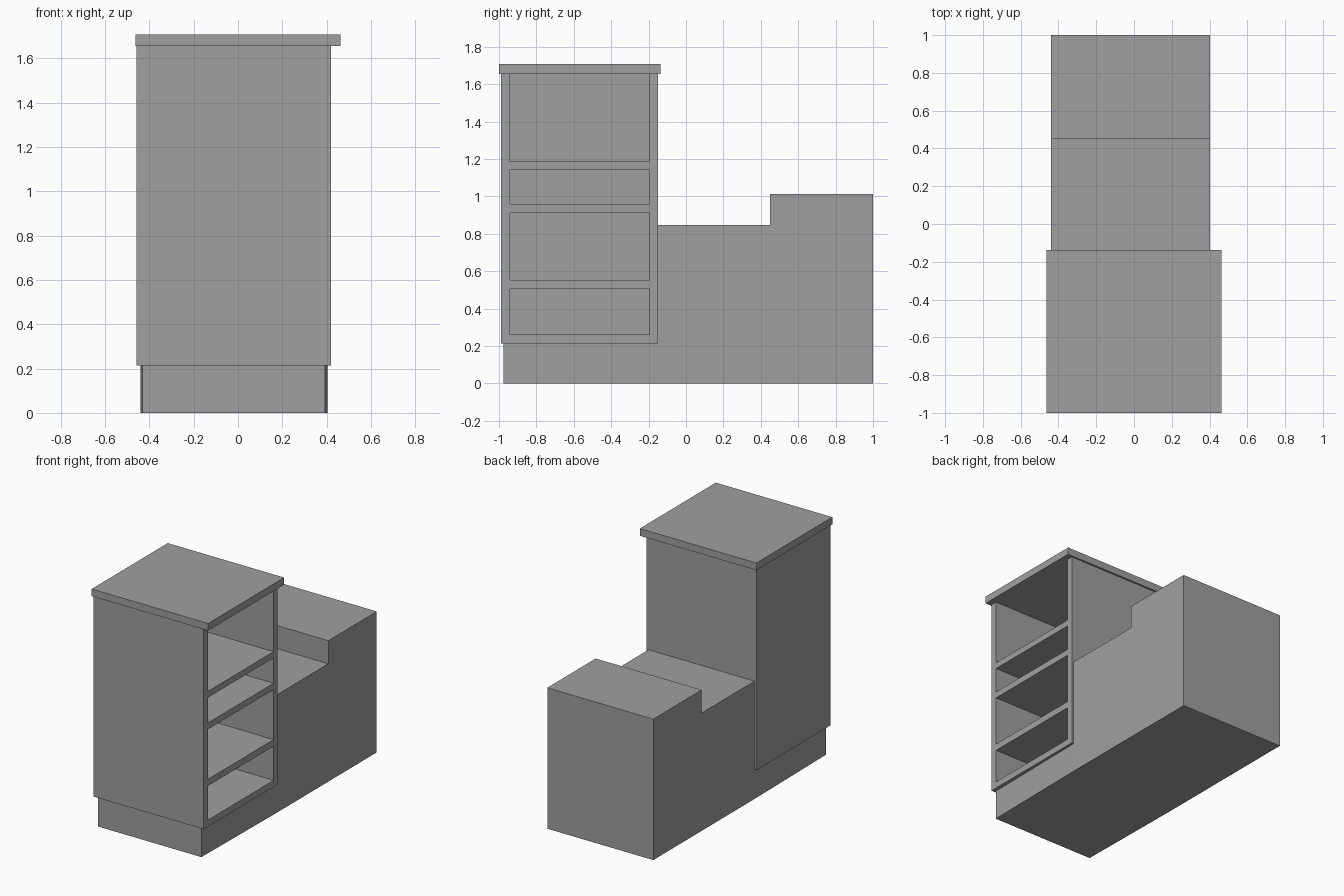
import bpy
import bmesh

cube = bpy.data.objects.get("Cube")
if cube:
    bpy.data.objects.remove(cube, do_unlink=True)

grey = bpy.data.materials.new("plain grey")
grey.use_nodes = True
grey.diffuse_color = (0.35, 0.35, 0.35, 1)
grey.node_tree.nodes["Principled BSDF"].inputs["Base Color"].default_value = grey.diffuse_color


def add_object(name, bm):
    bmesh.ops.recalc_face_normals(bm, faces=bm.faces)
    mesh = bpy.data.meshes.new(name)
    bm.to_mesh(mesh)
    bm.free()
    mesh.materials.append(grey)
    obj = bpy.data.objects.new(name, mesh)
    bpy.context.collection.objects.link(obj)
    return obj


def box(name, xs, ys, zs):
    bm = bmesh.new()
    bmesh.ops.create_cube(bm, size=1)
    for v in bm.verts:
        v.co = [r[0] if c < 0 else r[1] for c, r in zip(v.co, (xs, ys, zs))]
    return add_object(name, bm)


def extrude_side_profile(name, points, x0, x1):
    bm = bmesh.new()
    face = bm.faces.new([bm.verts.new((x0, y, z)) for y, z in points])
    result = bmesh.ops.extrude_face_region(bm, geom=[face])
    moved = [g for g in result["geom"] if isinstance(g, bmesh.types.BMVert)]
    bmesh.ops.translate(bm, vec=(x1 - x0, 0, 0), verts=moved)
    return add_object(name, bm)


# Stepped block behind the cabinet
left, right = -0.44, 0.403
back = -0.15
extrude_side_profile("stepped_block", [
    (back, 0), (1, 0), (1, 1.013), (0.45, 1.013), (0.45, 0.847), (back, 0.847)],
    left, right)

# Plinth, slightly narrower towards the front
bottom, top = 0.213, 1.655
plinth = box("plinth", (left, right), (-0.977, back), (0, bottom))
for v in plinth.data.vertices:
    if v.co.y < -0.5:
        v.co.x -= 0.01 if v.co.x > 0 else -0.01

# Cabinet carcass, open on its +x side
x_shut, x_open = -0.457, 0.42
front = -0.99
inner_front, inner_back = -0.942, -0.195
inner_x = x_shut + 0.045
box("front_panel", (x_shut, x_open), (front, inner_front), (bottom, top))
box("rear_panel", (x_shut, x_open), (inner_back, back), (bottom, top))
box("closed_side_panel", (x_shut, inner_x), (inner_front, inner_back), (bottom, top))

# Cabinet floor and shelves
shelves = {
    "cabinet_floor": (bottom, 0.26),
    "lower_shelf": (0.505, 0.553),
    "middle_shelf": (0.912, 0.958),
    "upper_shelf": (1.14, 1.185),
}
for name, heights in shelves.items():
    box(name, (inner_x, x_open), (inner_front, inner_back), heights)

# Overhanging worktop
box("worktop", (-0.463, 0.463), (-1, -0.137), (top, 1.707))
